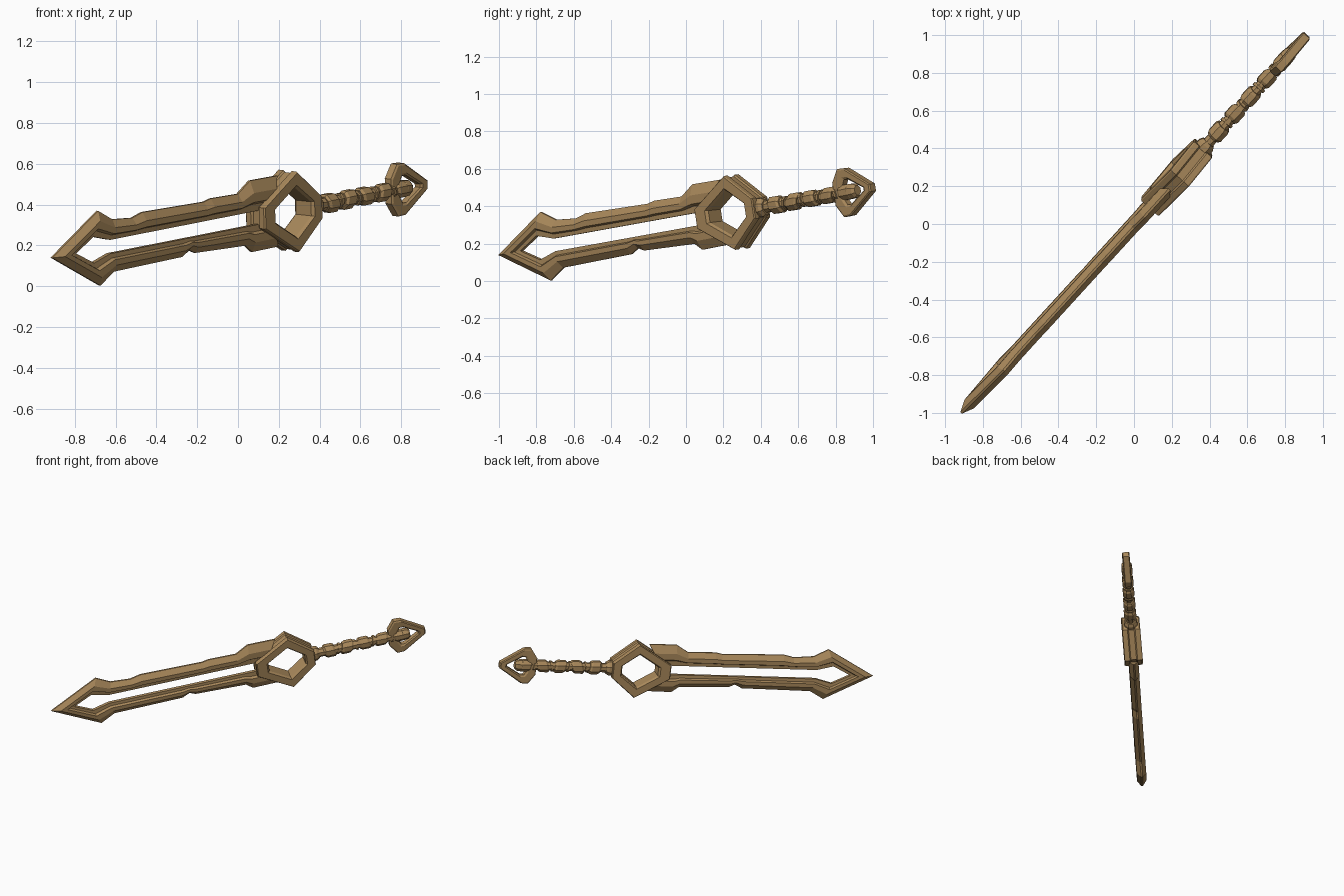
import bpy, bmesh, math
from mathutils import Matrix, Vector

if "Cube" in bpy.data.objects:
    bpy.data.objects.remove(bpy.data.objects["Cube"])

# Sword frame: u along the length, v across the width, w through the thickness
U = Vector((0.669, 0.731, 0.132)).normalized()
V = Vector((-0.03, -0.151, 0.988))
V = (V - U * V.dot(U)).normalized()
W = U.cross(V)
FRAME = Matrix((U, V, W)).transposed().to_4x4()
FRAME.translation = (0, 0, 0.32)

wood = bpy.data.materials.new("warm_brown")
wood.diffuse_color = (0.40, 0.25, 0.105, 1)
wood.use_nodes = True
wood.node_tree.nodes["Principled BSDF"].inputs["Base Color"].default_value = wood.diffuse_color


def loft(name, rings, closed):
    """Skin a list of closed cross-sections; join the ends or cap them."""
    bm = bmesh.new()
    vs = [[bm.verts.new(FRAME @ Vector(p)) for p in r] for r in rings]
    n, m = len(vs), len(vs[0])
    for i in range(n if closed else n - 1):
        a, b = vs[i], vs[(i + 1) % n]
        for j in range(m):
            k = (j + 1) % m
            bm.faces.new((a[j], a[k], b[k], b[j]))
    if not closed:
        bm.faces.new(vs[0])
        bm.faces.new(vs[-1])
    bmesh.ops.recalc_face_normals(bm, faces=bm.faces)
    me = bpy.data.meshes.new(name)
    bm.to_mesh(me)
    bm.free()
    me.materials.append(wood)
    ob = bpy.data.objects.new(name, me)
    bpy.context.collection.objects.link(ob)
    return ob


def frame_loft(name, pairs, section, closed):
    """Sweep a section between paired inner and outer outline points.
    section: (fraction from inner to outer, half thickness)"""
    prof = section + [(t, -w) for t, w in reversed(section)]
    rings = [[(iu + (ou - iu) * t, iv + (ov - iv) * t, w) for t, w in prof]
             for (ou, ov), (iu, iv) in pairs]
    return loft(name, rings, closed)


def mirrored(half):
    """Complete a closed outline from its upper half, front to back."""
    return half + [((a, -b), (c, -d)) for (a, b), (c, d) in reversed(half)]


# Blade: slotted frame with notched edges, running round the tip
S = 0.034
upper = [((-1.022, 0.187), (-1.07, 0.065)), ((-0.92, 0.131), (-0.95, S)),
         ((-0.775, 0.119), (-0.775, S)), ((-0.70, 0.137), (-0.70, S)),
         ((-0.25, 0.128), (-0.25, S)), ((-0.20, 0.138), (-0.20, S)),
         ((0.0, 0.134), (0.0, S)), ((0.09, 0.188), (0.08, S)),
         ((0.29, 0.186), (0.19, S))]
lower = [((-1.022, -0.184), (-1.07, -0.065)), ((-0.92, -0.128), (-0.95, -S)),
         ((-0.42, -0.122), (-0.42, -S)), ((-0.367, -0.096), (-0.367, -S)),
         ((-0.325, -0.115), (-0.325, -S)), ((0.042, -0.128), (0.042, -S)),
         ((0.09, -0.166), (0.08, -S)), ((0.28, -0.164), (0.19, -S))]
path = lower[::-1] + [((-1.367, 0), (-1.20, 0))] + upper
frame_loft("blade", path,
           [(0, 0.013), (0.24, 0.015), (0.32, 0.034), (0.62, 0.034), (1, 0.006)], False)

# Guard: thick six-sided ring with a shallow groove round the rim
guard = mirrored([((0.125, 0.052), (0.215, 0.032)), ((0.372, 0.2), (0.362, 0.122)),
                  ((0.55, 0.055), (0.48, 0.035))])
frame_loft("guard_ring", guard,
           [(0, 0.05), (0.15, 0.065), (0.93, 0.065), (1, 0.058), (1, 0.028), (0.88, 0.02)], True)

# Grip: octagonal core with wrapped bands
def band(name, stations, slant=0.0, sides=8):
    rings = []
    for u, r in stations:
        ring = []
        for k in range(sides):
            a = math.tau * (k + 0.5) / sides
            v, w = r * math.cos(a), r * 0.95 * math.sin(a)
            ring.append((u + slant * v, v, w))
        rings.append(ring)
    return loft(name, rings, False)


band("grip_core", [(0.50, 0.034), (1.20, 0.030)])
band("grip_collar", [(0.52, 0.054), (0.57, 0.054), (0.59, 0.042)])
for i in range(5):
    c, r = 0.67 + 0.127 * i, 0.050 - 0.0015 * i
    s = 0.25 if i % 2 else -0.2
    band(f"grip_wrap_{i + 1}", [(c - 0.042, r * 0.8), (c - 0.028, r),
                                (c + 0.026, r), (c + 0.040, r * 0.82)], s)
    if i < 4:
        band(f"grip_thin_wrap_{i + 1}", [(c + 0.055, 0.040), (c + 0.071, 0.040)], -s)
band("grip_end", [(1.19, 0.036), (1.205, 0.044), (1.24, 0.040), (1.255, 0.028)])

# Pommel: flat pointed ring around the end of the grip
pommel = mirrored([((1.10, 0.062), (1.165, 0.035)), ((1.148, 0.13), (1.185, 0.068)),
                   ((1.20, 0.128), (1.21, 0.068)), ((1.367, 0.02), (1.315, 0.008))])
frame_loft("pommel_ring", pommel, [(0, 0.018), (0.2, 0.026), (0.85, 0.026), (1, 0.02)], True)
